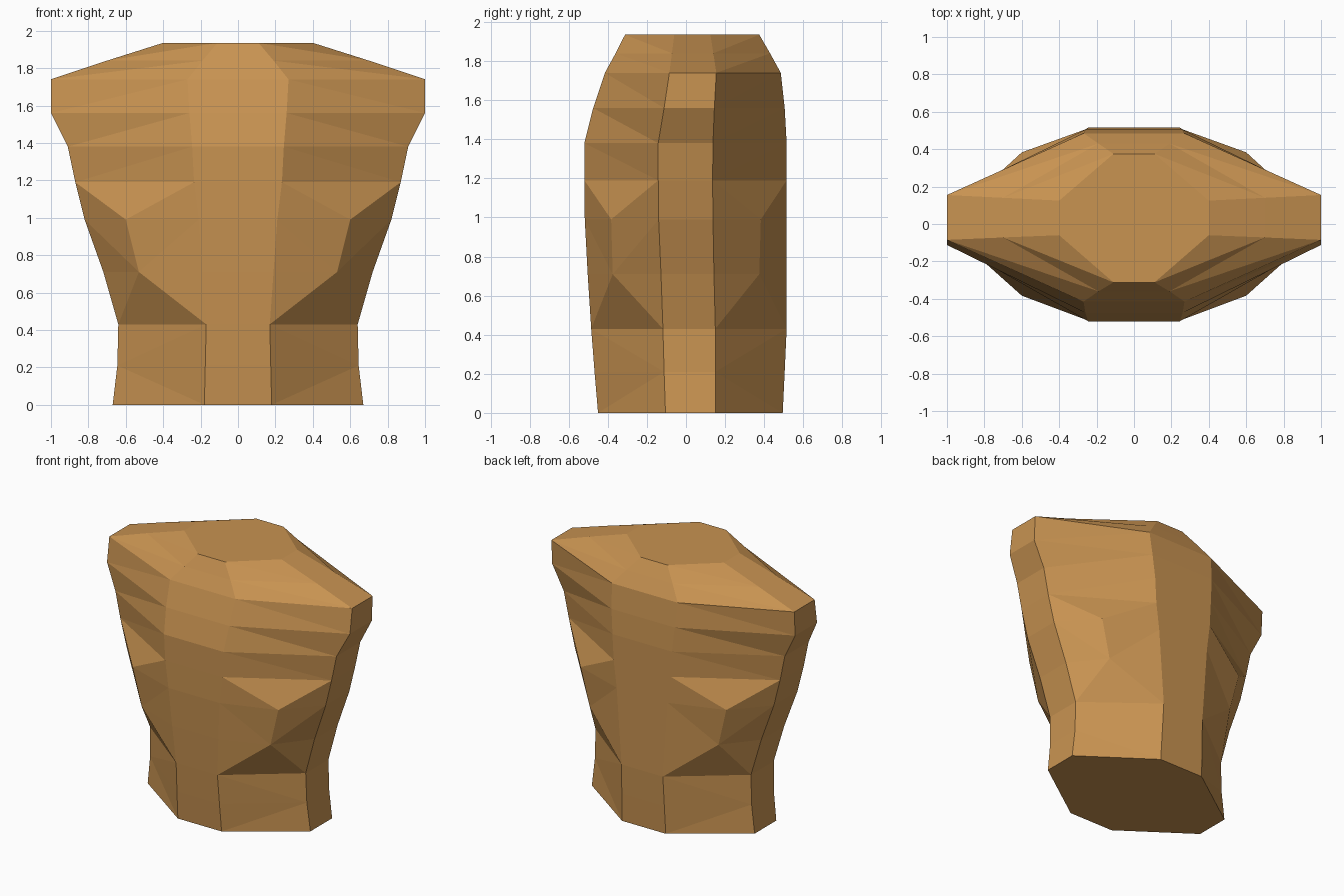
import bpy, bmesh

if "Cube" in bpy.data.objects:
    bpy.data.objects.remove(bpy.data.objects["Cube"])

# Ring profile: z, front/back corner x, front y, back y, side x, side front y, side back y
RINGS = [
    (0.00, 0.18, -0.450, 0.495, 0.670, -0.105, 0.150),
    (0.21, 0.175, -0.468, 0.505, 0.645, -0.112, 0.150),
    (0.43, 0.17, -0.485, 0.515, 0.640, -0.118, 0.150),
    (0.71, 0.19, -0.503, 0.515, 0.720, -0.128, 0.143),
    (0.99, 0.21, -0.518, 0.515, 0.820, -0.140, 0.138),
    (1.19, 0.235, -0.520, 0.515, 0.870, -0.142, 0.136),
    (1.38, 0.245, -0.520, 0.515, 0.910, -0.142, 0.138),
    (1.56, 0.26, -0.475, 0.505, 1.000, -0.112, 0.145),
    (1.74, 0.27, -0.415, 0.485, 1.000, -0.085, 0.155),
    (1.84, 0.19, -0.360, 0.430, 0.700, -0.072, 0.140),
    (1.935, 0.11, -0.312, 0.375, 0.400, -0.060, 0.125),
]
# Rib bulge on each diagonal panel: ring index -> (x, |y|)
BULGE = {3: (0.53, 0.375), 4: (0.60, 0.383)}

mat = bpy.data.materials.new("tan_skin")
mat.diffuse_color = (0.58, 0.292, 0.083, 1)
mat.use_nodes = True
mat.node_tree.nodes["Principled BSDF"].inputs["Base Color"].default_value = mat.diffuse_color

bm = bmesh.new()
corner, side, rib = {}, {}, {}
for i, (z, cx, fy, by, sx, sf, sb) in enumerate(RINGS):
    for mx in (-1, 1):
        for my in (-1, 1):
            key = (i, mx, my)
            corner[key] = bm.verts.new((mx * cx, fy if my < 0 else by, z))
            side[key] = bm.verts.new((mx * sx, sf if my < 0 else sb, z))
            if i in BULGE:
                rib[key] = bm.verts.new((mx * BULGE[i][0], my * BULGE[i][1], z))


def face(*verts):
    bm.faces.new(verts)


for i in range(len(RINGS) - 1):
    j = i + 1
    # chest and back strips
    for my in (-1, 1):
        face(corner[i, -1, my], corner[i, 1, my], corner[j, 1, my], corner[j, -1, my])
    for mx in (-1, 1):
        # flank strip
        face(side[i, mx, -1], side[i, mx, 1], side[j, mx, 1], side[j, mx, -1])
        # diagonal panels, with the rib bulge where present
        for my in (-1, 1):
            lo, hi = (i, mx, my), (j, mx, my)
            c0, s0, c1, s1 = corner[lo], side[lo], corner[hi], side[hi]
            m0, m1 = rib.get(lo), rib.get(hi)
            if m0 and m1:
                face(c0, m0, c1)
                face(m0, m1, c1)
                face(m0, s0, s1)
                face(m0, s1, m1)
            elif m1:
                face(c0, s0, m1)
                face(c0, m1, c1)
                face(s0, s1, m1)
            elif m0:
                face(c0, m0, c1)
                face(m0, s1, c1)
                face(m0, s0, s1)
            elif i == 0:
                face(c0, s0, s1)
                face(c0, s1, c1)
            else:
                face(c0, s0, c1)
                face(s0, s1, c1)

# waist and neck caps
for i in (0, len(RINGS) - 1):
    face(corner[i, -1, -1], corner[i, 1, -1], side[i, 1, -1], side[i, 1, 1],
         corner[i, 1, 1], corner[i, -1, 1], side[i, -1, 1], side[i, -1, -1])

bmesh.ops.recalc_face_normals(bm, faces=bm.faces[:])
mesh = bpy.data.meshes.new("torso")
bm.to_mesh(mesh)
bm.free()
mesh.materials.append(mat)
torso = bpy.data.objects.new("torso", mesh)
bpy.context.collection.objects.link(torso)
